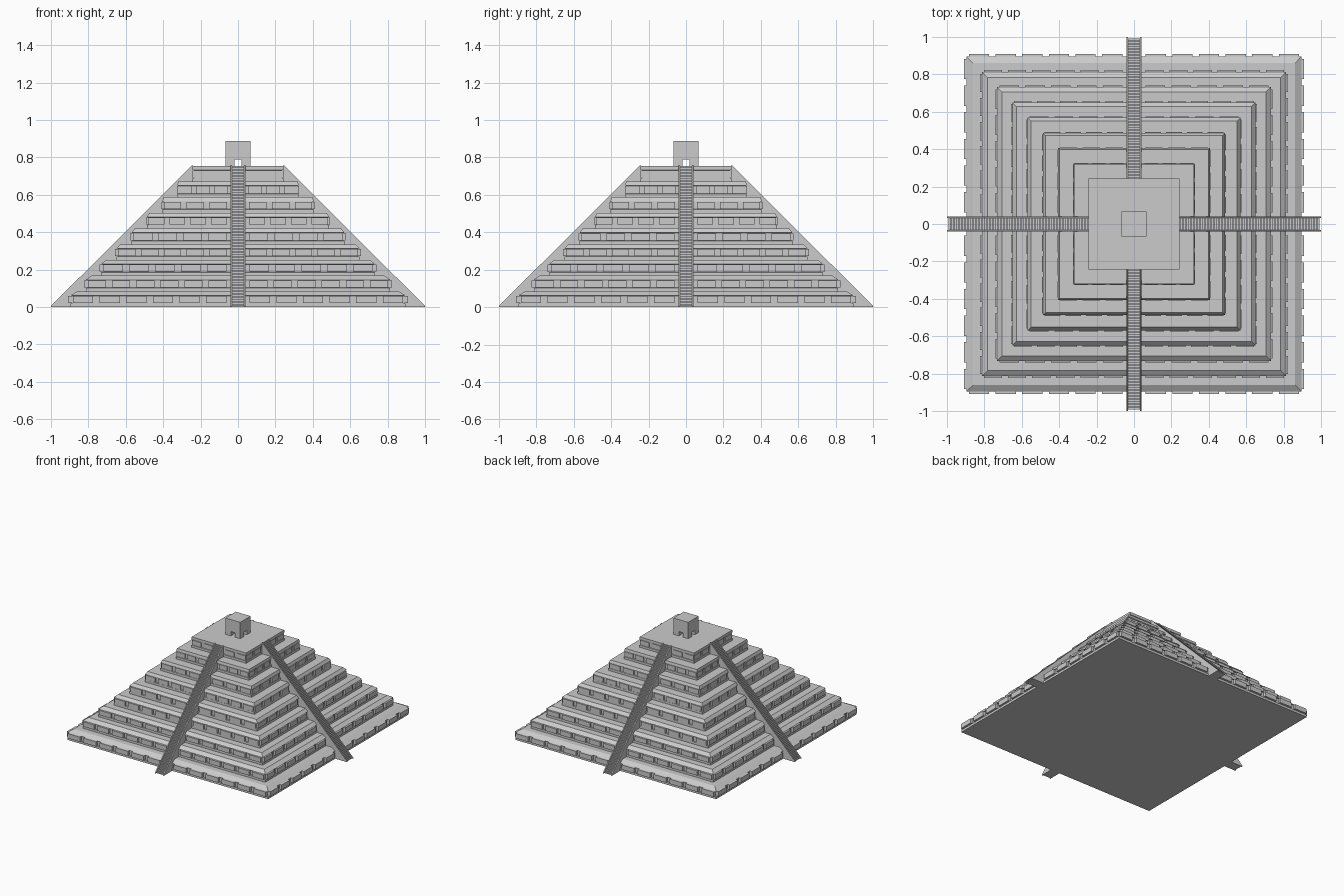
import bpy, bmesh, math
from mathutils import Matrix

if "Cube" in bpy.data.objects:
    bpy.data.objects.remove(bpy.data.objects["Cube"])

stone = bpy.data.materials.new("grey stone")
stone.diffuse_color = (0.6, 0.6, 0.6, 1)
stone.use_nodes = True
stone.node_tree.nodes["Principled BSDF"].inputs["Base Color"].default_value = stone.diffuse_color

TIERS = 9
TOP = 0.755
H = TOP / TIERS


def finish(name, bm):
    bmesh.ops.recalc_face_normals(bm, faces=bm.faces)
    me = bpy.data.meshes.new(name)
    bm.to_mesh(me)
    bm.free()
    me.materials.append(stone)
    ob = bpy.data.objects.new(name, me)
    bpy.context.collection.objects.link(ob)
    return ob


def box(bm, x0, x1, y0, y1, z0, z1, turn=0):
    m = (Matrix.Rotation(turn, 4, 'Z')
         @ Matrix.Translation(((x0 + x1) / 2, (y0 + y1) / 2, (z0 + z1) / 2))
         @ Matrix.Diagonal((x1 - x0, y1 - y0, z1 - z0, 1)))
    bmesh.ops.create_cube(bm, size=1, matrix=m)


def square_stack(bm, profile):
    """Loft square rings of (half width, height) into a closed solid."""
    rings = [[bm.verts.new((sx * r, sy * r, z))
              for sx, sy in ((-1, -1), (1, -1), (1, 1), (-1, 1))]
             for r, z in profile]
    for a, b in zip(rings, rings[1:]):
        for i in range(4):
            j = (i + 1) % 4
            bm.faces.new((a[i], a[j], b[j], b[i]))
    bm.faces.new(rings[0][::-1])
    bm.faces.new(rings[-1])


def extrude_profile(bm, pts, x0, x1, turn):
    """Extrude a (y, z) outline along x, then turn it about z."""
    rot = Matrix.Rotation(turn, 3, 'Z')
    sides = []
    for x in (x0, x1):
        vs = [bm.verts.new((x, y, z)) for y, z in pts]
        for v in vs:
            v.co = rot @ v.co
        sides.append(vs)
    a, b = sides
    n = len(pts)
    for i in range(n):
        j = (i + 1) % n
        bm.faces.new((a[i], a[j], b[j], b[i]))
    bm.faces.new(a[::-1])
    bm.faces.new(b)


# stepped terraces, each with a recessed wall and a sloped cornice
for i in range(TIERS):
    z = i * H
    r = 0.895 - 0.0815 * i
    slope = 0.035 * (1 - i / 8)
    bm = bmesh.new()
    square_stack(bm, [(r, z), (r, z + 0.018), (r - 0.008, z + 0.02),
                      (r - 0.008, z + 0.06), (r, z + 0.062), (r - slope, z + H)])
    finish(f"terrace_{i + 1}", bm)

    # rows of raised panels on all four sides
    bm = bmesh.new()
    count = max(2, 6 - i // 2)
    pitch = (r - 0.04) / count
    out = max(0.0, 0.013 - 0.0018 * i)
    for k in range(4):
        for s in (-1, 1):
            for n in range(count):
                c = s * (0.045 + pitch * (n + 0.5))
                w = pitch * 0.38
                box(bm, c - w, c + w, -r - out, -r + 0.03,
                    z + 0.021, z + 0.059, k * math.pi / 2)
    finish(f"wall_panels_{i + 1}", bm)

# four stairways with side rails
STEPS = 91
R0, R1 = 1.0, 0.243
steps, rails = bmesh.new(), bmesh.new()
run, rise = (R0 - R1) / STEPS, TOP / STEPS
outline = [(-R1, 0), (-R0 + run, 0)]
for s in range(1, STEPS):
    outline += [(-R0 + run * s, rise * s), (-R0 + run * (s + 1), rise * s)]
outline.append((-R1, TOP - rise))
outline = [p for n, p in enumerate(outline) if n == 0 or p != outline[n - 1]]
for k in range(4):
    turn = k * math.pi / 2
    extrude_profile(steps, outline, -0.033, 0.033, turn)
    for a, b in ((-0.04, -0.032), (0.032, 0.04)):
        extrude_profile(rails, [(-R1, 0), (-R0, 0), (-R0, 0.006), (-R1, TOP + 0.005)],
                        a, b, turn)
bmesh.ops.remove_doubles(steps, verts=steps.verts, dist=1e-6)
finish("stair_steps", steps)
finish("stair_rails", rails)

# temple: four corner blocks leave doorways on every side, roof block above
W, D, DOOR = 0.066, 0.018, 0.79
bm = bmesh.new()
for k in range(4):
    box(bm, D, W, D, W, TOP - 0.002, DOOR, k * math.pi / 2)
box(bm, -W, W, -W, W, DOOR, 0.887)
bmesh.ops.remove_doubles(bm, verts=bm.verts, dist=1e-6)
finish("temple", bm)
